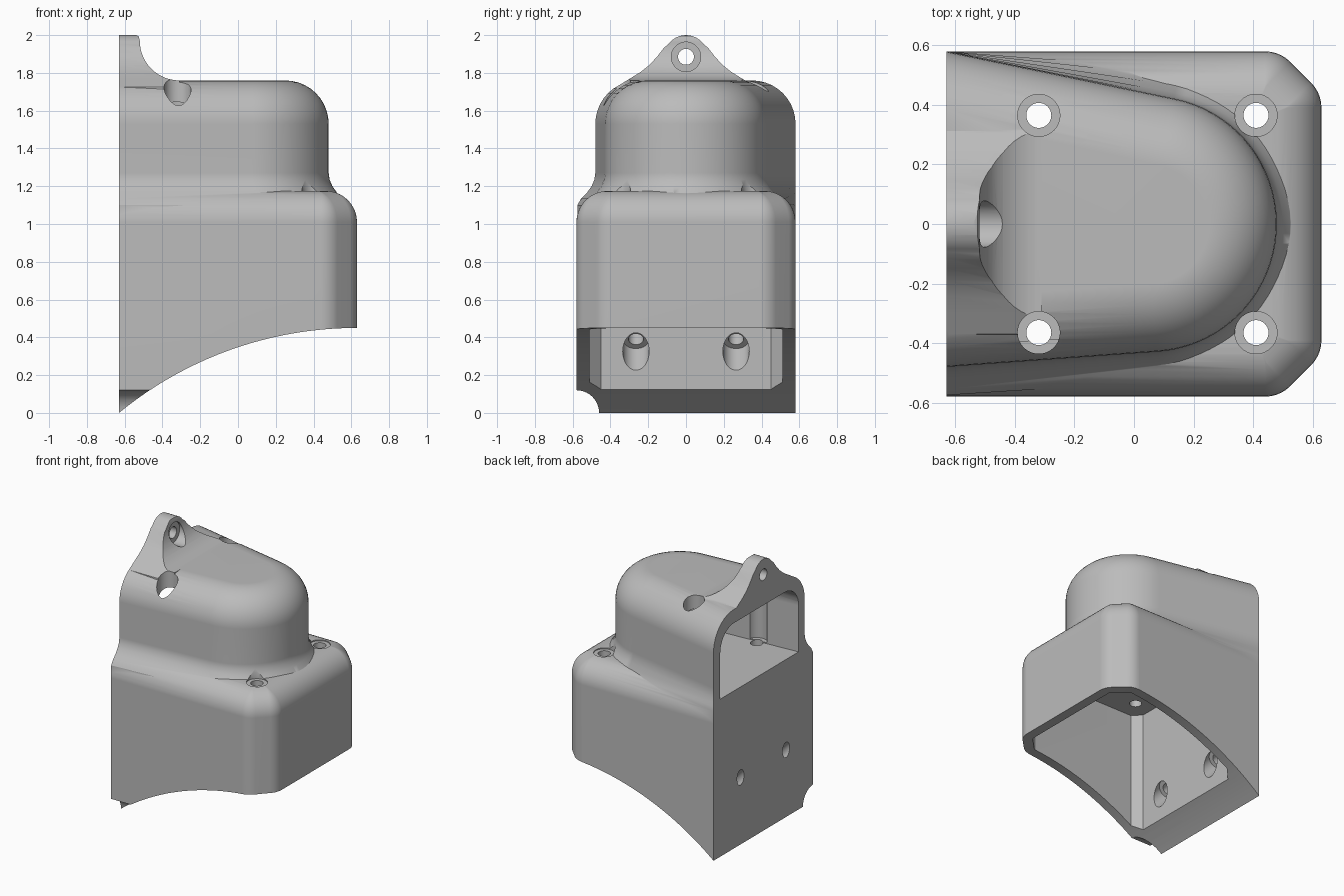
import bpy, bmesh
from math import sin, cos, radians, tan
from mathutils import Vector

if "Cube" in bpy.data.objects:
    bpy.data.objects.remove(bpy.data.objects["Cube"])

BACK = -0.63          # wall-side plane
HALF = 0.58           # half depth of the body
T = tan(radians(22.5))


def arc(cx, cy, r, a0, a1, n):
    angles = [radians(a0 + (a1 - a0) * i / n) for i in range(n + 1)]
    return [(cx + r * cos(a), cy + r * sin(a)) for a in angles]


def make(name, bm):
    bmesh.ops.recalc_face_normals(bm, faces=bm.faces)
    mesh = bpy.data.meshes.new(name)
    bm.to_mesh(mesh)
    bm.free()
    ob = bpy.data.objects.new(name, mesh)
    bpy.context.scene.collection.objects.link(ob)
    return ob


def loft(name, rings):
    """Skin matching closed rings and cap both ends."""
    bm = bmesh.new()
    loops = [[bm.verts.new(p) for p in ring] for ring in rings]
    n = len(loops[0])
    for a, b in zip(loops, loops[1:]):
        for i in range(n):
            j = (i + 1) % n
            bm.faces.new((a[i], a[j], b[j], b[i]))
    bm.faces.new(loops[0])
    bm.faces.new(loops[-1])
    return make(name, bm)


def level(points, z):
    return [(x, y, z) for x, y in points]


def rod(name, p0, p1, r, n=40):
    p0, p1 = Vector(p0), Vector(p1)
    axis = p1 - p0
    turn = axis.to_track_quat('Z', 'Y').to_matrix().to_4x4()
    turn.translation = (p0 + p1) / 2
    bm = bmesh.new()
    bmesh.ops.create_cone(bm, cap_ends=True, segments=n, radius1=r, radius2=r,
                          depth=axis.length, matrix=turn)
    return make(name, bm)


def combine(base, tool, operation):
    """Apply one boolean and drop the helper."""
    tool.hide_render = True
    mod = base.modifiers.new("join", 'BOOLEAN')
    mod.operation, mod.object, mod.solver = operation, tool, 'EXACT'
    graph = bpy.context.evaluated_depsgraph_get()
    mesh = bpy.data.meshes.new_from_object(base.evaluated_get(graph))
    base.modifiers.clear()
    base.data = mesh
    bpy.data.objects.remove(tool)


def body_outline(d, round_r, back):
    """Rectangle with softened front chamfers, inset by d."""
    r = max(round_r - d, 0.004)
    k = d + r
    half = arc(0.63 - k, 0.44 - T * k, r, 0, 45, 5)
    half += arc(0.49 - T * k, HALF - k, r, 45, 90, 5) + back
    return [(x, -y) for x, y in reversed(half)] + half


def dome_outline(d, back=BACK):
    """Tapering D shape, grown by d."""
    front = arc(0.05, 0, 0.43 + d, -86.5, 78.8, 36)
    pts = [(back, -0.48 - d)] + front + [(back, HALF + d)]
    return [(x, max(-0.575, min(HALF, y))) for x, y in pts]


# lower body with rounded shoulder
R = 0.165
rings = [level(body_outline(0, 0.12, [(BACK, HALF)]), 0)]
for a in range(0, 91, 9):
    d = R * (1 - cos(radians(a)))
    rings.append(level(body_outline(d, 0.12, [(BACK, HALF - d)]),
                       1.01 + R * sin(radians(a))))
housing = loft("mount_housing", rings)

# upper dome with flared foot and rounded top
foot = [(0.1, 0.95), (0.1, 1.1), (0.075, 1.135), (0.045, 1.165),
        (0.02, 1.2), (0.005, 1.235), (0, 1.27)]
R = 0.23
rings = [level(dome_outline(d), z) for d, z in foot]
for a in range(0, 91, 9):
    rings.append(level(dome_outline(-R * (1 - cos(radians(a)))),
                       1.53 + R * sin(radians(a))))
combine(housing, loft("dome", rings), 'UNION')

# hanging tab: filleted side profile trimmed to a rounded peak
side = [(-0.31, 1.4), (BACK, 1.4), (BACK, 2), (-0.54, 2), (-0.526, 1.994)]
side += arc(-0.31, 1.97, 0.21, 180, 270, 14)
tab = loft("hanging_tab", [[(x, y, z) for x, z in side] for y in (-0.5, 0.5)])
flank = [(0.115, 1.935), (0.15, 1.89), (0.19, 1.845), (0.24, 1.805),
         (0.3, 1.768), (0.37, 1.725), (0.4, 1.45)]
peak = [(-y, z) for y, z in reversed(flank)]
peak += arc(0, 1.885, 0.115, 145, 35, 12) + flank
trim = loft("tab_trim", [[(x, y, z) for y, z in peak] for x in (-0.8, 0)])
combine(tab, trim, 'INTERSECT')
combine(housing, tab, 'UNION')

# upper chamber, open at the back
R = 0.16
rings = [level(dome_outline(-0.065, -0.7), 1.16)]
for a in range(0, 91, 10):
    rings.append(level(dome_outline(-0.065 - R * (1 - cos(radians(a))), -0.7),
                       1.5 + R * sin(radians(a))))
cutters = [loft("upper_chamber", rings)]

# lower chamber, open at the bottom
pocket = body_outline(0.07, 0.11, [(-0.40, 0.51), (-0.46, 0.45)])
cutters.append(loft("lower_chamber", [level(pocket, z) for z in (-0.2, 1.03)]))

# curved underside and small corner relief
cutters.append(rod("underside", (0.63, -1, -1.54), (0.63, 1, -1.54), 1.99, 200))
cutters.append(rod("corner_relief", (-0.8, -HALF, 0), (0, -HALF, 0), 0.12))

# vertical screw holes with wide access bores
for x in (-0.32, 0.41):
    for y in (-0.365, 0.365):
        cutters.append(rod("screw_hole", (x, y, 0.9), (x, y, 1.3), 0.042))
        cutters.append(rod("access_bore", (x, y, 1.167), (x, y, 2.2), 0.071))

# slanted screw holes through the wall plate
for y in (-0.265, 0.265):
    cutters.append(rod("slant_hole", (-0.4, y, 0.265), (-0.75, y, 0.615), 0.04))
    cutters.append(rod("slant_bore", (-0.3, y, 0.165), (-0.525, y, 0.39), 0.07))

# tab screw hole and bore
cutters.append(rod("tab_hole", (-0.8, 0, 1.885), (0, 0, 1.885), 0.042))
cutters.append(rod("tab_bore", (-0.53, 0, 1.885), (0, 0, 1.885), 0.078))

for cutter in cutters:
    combine(housing, cutter, 'DIFFERENCE')

# plain grey finish
grey = bpy.data.materials.new("plain_grey")
grey.use_nodes = True
colour = (0.5, 0.5, 0.5, 1)
grey.diffuse_color = colour
grey.node_tree.nodes["Principled BSDF"].inputs["Base Color"].default_value = colour
housing.data.materials.clear()
housing.data.materials.append(grey)
for face in housing.data.polygons:
    face.material_index = 0

bpy.ops.object.select_all(action='DESELECT')
housing.select_set(True)
bpy.context.view_layer.objects.active = housing
bpy.ops.object.shade_smooth_by_angle(angle=radians(30))
weighted = housing.modifiers.new("clean_shading", 'WEIGHTED_NORMAL')
weighted.keep_sharp = True
